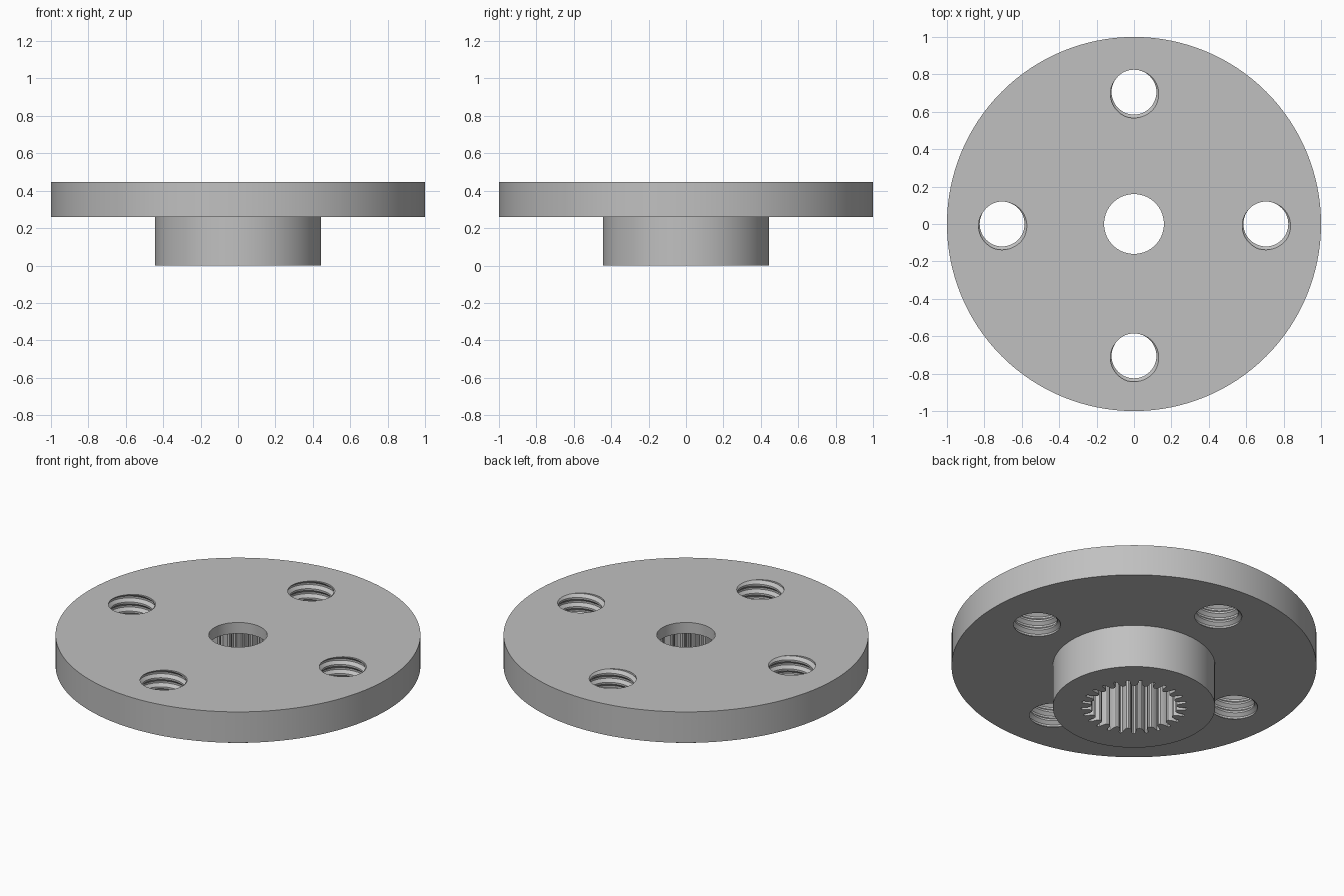
import bpy, bmesh
from math import sin, cos, tau, radians

cube = bpy.data.objects.get("Cube")
if cube:
    bpy.data.objects.remove(cube, do_unlink=True)

# Heights and radii
BOTTOM, FLANGE, LEDGE, TOP = 0.0, 0.26, 0.38, 0.447
DISC_R, HUB_R, BORE_R = 1.0, 0.445, 0.16
SCREW_RING, THREAD_MINOR, THREAD_MAJOR = 0.705, 0.12, 0.138
PITCH, TEETH = 0.055, 25

bm = bmesh.new()


def grid(columns):
    """Skin neighbouring columns of points with quads."""
    cols = [[bm.verts.new(p) for p in col] for col in columns]
    for a, b in zip(cols, cols[1:]):
        for i in range(len(a) - 1):
            bm.faces.new((a[i], b[i], b[i + 1], a[i + 1]))


def wall(outline, z0, z1):
    """Vertical wall along a closed polar outline of (angle, radius)."""
    grid([[(r * cos(a), r * sin(a), z) for z in (z0, z1)]
          for a, r in outline + outline[:1]])


def circle(radius, sides):
    return [(tau * i / sides, radius) for i in range(sides)]


def threaded_hole(angle, sides=48):
    """Helical screw thread, trimmed flush with both flange faces."""
    cx, cy = SCREW_RING * cos(angle), SCREW_RING * sin(angle)
    profile = (0.0, 0.2, 0.5, 0.7)
    turns = int((TOP - FLANGE) / PITCH) + 2
    phases = [k + f for k in range(-1, turns) for f in profile]

    def radius(phase):
        f = phase % 1
        if f < 0.2:
            t = 0
        elif f < 0.5:
            t = (f - 0.2) / 0.3
        elif f < 0.7:
            t = 1
        else:
            t = (1 - f) / 0.3
        return THREAD_MINOR + t * (THREAD_MAJOR - THREAD_MINOR)

    columns = []
    for i in range(sides + 1):
        a = tau * i / sides
        col = []
        for phase in phases:
            z = FLANGE + PITCH * (phase + i / sides)
            z = min(max(z, FLANGE), TOP)
            r = radius((z - FLANGE) / PITCH - i / sides + 1e-6)
            col.append((cx + r * cos(a), cy + r * sin(a), z))
        columns.append(col)
    grid(columns)


def cap(z):
    """Flat face between all open outlines at one height."""
    edges = [e for e in bm.edges if e.is_boundary
             and all(abs(v.co.z - z) < 1e-4 for v in e.verts)]
    bmesh.ops.triangle_fill(bm, use_beauty=True, edges=edges,
                            normal=(0, 0, 1))


# Outer walls of the disc and hub, and the plain upper bore
wall(circle(DISC_R, 128), FLANGE, TOP)
wall(circle(HUB_R, 96), BOTTOM, FLANGE)
wall(circle(BORE_R, 64), LEDGE, TOP)

# Splined socket with rounded grooves
tooth = ((-0.14, 0.285), (0, 0.292), (0.14, 0.285), (0.2, 0.25),
         (0.33, 0.236), (0.5, 0.232), (0.67, 0.236), (0.8, 0.25))
wall([(tau * (n + f) / TEETH, r) for n in range(TEETH) for f, r in tooth],
     BOTTOM, LEDGE)

# Four threaded screw holes
for n in range(4):
    threaded_hole(n * tau / 4)

# Weld seams and close the flat faces
bmesh.ops.remove_doubles(bm, verts=bm.verts[:], dist=1e-5)
for level in (BOTTOM, FLANGE, LEDGE, TOP):
    cap(level)
bmesh.ops.recalc_face_normals(bm, faces=bm.faces[:])

mesh = bpy.data.meshes.new("flanged_hub")
bm.to_mesh(mesh)
bm.free()
hub = bpy.data.objects.new("flanged_hub", mesh)
bpy.context.collection.objects.link(hub)

# Plain grey metal
grey = bpy.data.materials.new("grey_metal")
grey.use_nodes = True
colour = (0.53, 0.53, 0.53, 1)
grey.diffuse_color = colour
grey.node_tree.nodes["Principled BSDF"].inputs["Base Color"].default_value = colour
mesh.materials.append(grey)

bpy.ops.object.select_all(action="DESELECT")
hub.select_set(True)
bpy.context.view_layer.objects.active = hub
bpy.ops.object.shade_smooth_by_angle(angle=radians(25))
